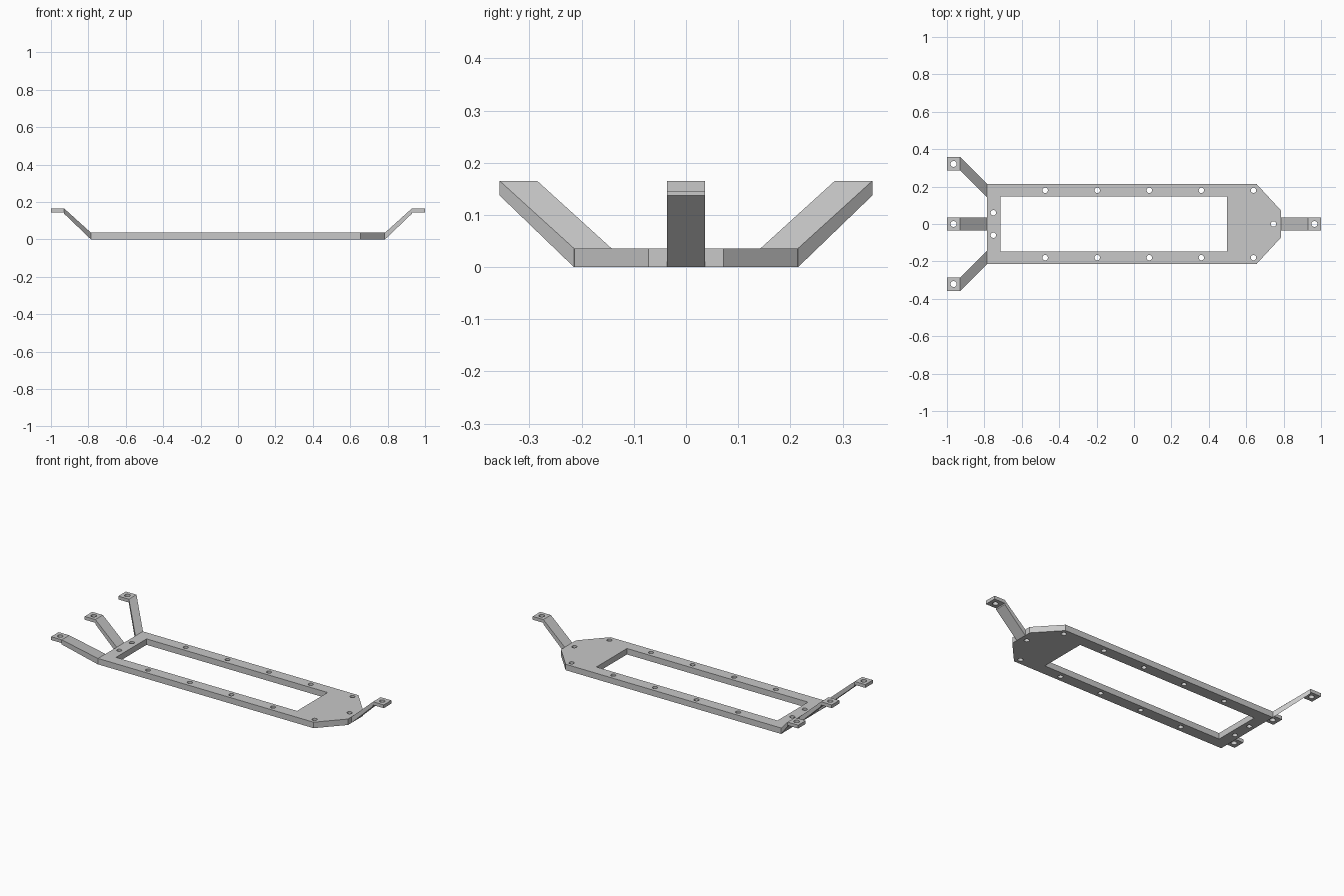
import bpy, bmesh, math

cube = bpy.data.objects.get("Cube")
if cube:
    bpy.data.objects.remove(cube, do_unlink=True)

grey = bpy.data.materials.new("light grey")
grey.use_nodes = True
COLOUR = (0.58, 0.58, 0.58, 1)
grey.diffuse_color = COLOUR
grey.node_tree.nodes["Principled BSDF"].inputs["Base Color"].default_value = COLOUR


def add(name, mesh):
    mesh.materials.clear()
    mesh.materials.append(grey)
    obj = bpy.data.objects.new(name, mesh)
    bpy.context.collection.objects.link(obj)
    return obj


def rect(x0, x1, y0, y1):
    return [(x0, y0), (x1, y0), (x1, y1), (x0, y1)]


def circle(cx, cy, r=0.0145, n=24):
    return [(cx + r * math.cos(math.tau * i / n), cy + r * math.sin(math.tau * i / n))
            for i in range(n)]


def slab(name, loops, z0, z1):
    """Flat plate from an outline and its holes, extruded between two heights."""
    curve = bpy.data.curves.new(name, 'CURVE')
    curve.dimensions = '2D'
    curve.fill_mode = 'BOTH'
    curve.extrude = (z1 - z0) / 2
    for loop in loops:
        spline = curve.splines.new('POLY')
        spline.points.add(len(loop) - 1)
        for point, (x, y) in zip(spline.points, loop):
            point.co = (x, y, 0, 1)
        spline.use_cyclic_u = True
    temp = bpy.data.objects.new(name + " outline", curve)
    bpy.context.collection.objects.link(temp)
    bpy.context.view_layer.update()
    graph = bpy.context.evaluated_depsgraph_get()
    mesh = bpy.data.meshes.new_from_object(temp.evaluated_get(graph))
    bpy.data.objects.remove(temp, do_unlink=True)
    bm = bmesh.new()
    bm.from_mesh(mesh)
    bmesh.ops.translate(bm, verts=bm.verts, vec=(0, 0, (z0 + z1) / 2))
    bmesh.ops.remove_doubles(bm, verts=bm.verts, dist=1e-5)
    bmesh.ops.recalc_face_normals(bm, faces=bm.faces)
    for f in bm.faces:
        f.smooth = False
    bm.to_mesh(mesh)
    bm.free()
    mesh.name = name
    return add(name, mesh)


END, TAB, BASE = 1.0, 0.929, 0.786
HALF = 0.036
THICK, TOP = 0.036, 0.165


def arm(name, side, y_base, y_tab):
    """Sloped strut from the frame up to a drilled mounting tab."""
    bm = bmesh.new()
    rings = []
    for x, y, z0, z1 in ((BASE, y_base, 0, THICK), (TAB, y_tab, 0.137, TOP)):
        rings.append([bm.verts.new((side * x, y + dy, z)) for dy, z in
                      ((-HALF, z0), (HALF, z0), (HALF, z1), (-HALF, z1))])
    for i in range(4):
        j = (i + 1) % 4
        bm.faces.new((rings[0][i], rings[0][j], rings[1][j], rings[1][i]))
    for ring in rings:
        bm.faces.new(ring)
    bmesh.ops.recalc_face_normals(bm, faces=bm.faces)
    mesh = bpy.data.meshes.new(name + "_strut")
    bm.to_mesh(mesh)
    bm.free()
    add(name + "_strut", mesh)
    x0, x1 = sorted((side * TAB, side * END))
    slab(name + "_tab", [rect(x0, x1, y_tab - HALF, y_tab + HALF),
                         circle((x0 + x1) / 2, y_tab, 0.016)], 0.145, TOP)


# Base frame: tapered nose, long window, rows of screw holes
outline = [(-BASE, -0.214), (0.655, -0.214), (BASE, -0.072),
           (BASE, 0.072), (0.655, 0.214), (-BASE, 0.214)]
holes = [circle(-0.475 + 0.2785 * i, s * 0.18) for i in range(5) for s in (-1, 1)]
holes += [circle(-0.752, s * 0.06) for s in (-1, 1)] + [circle(0.746, 0)]
slab("base_frame", [outline, rect(-0.714, 0.497, -0.146, 0.146)] + holes, 0, THICK)

# Mounting arms
arm("nose_arm", 1, 0, 0)
arm("tail_centre_arm", -1, 0, 0)
arm("tail_front_arm", -1, -0.179, -0.321)
arm("tail_back_arm", -1, 0.179, 0.321)
